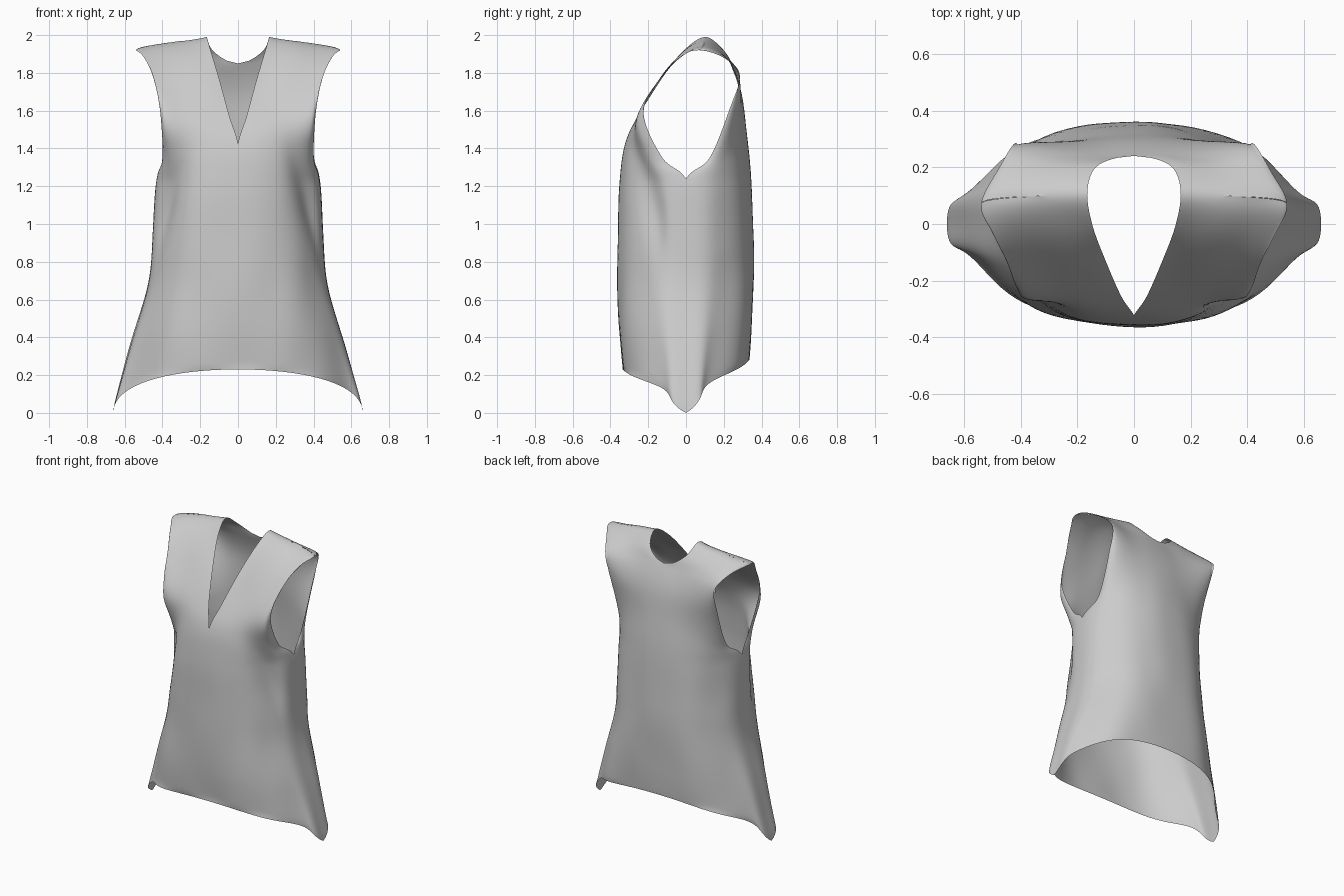
import bpy, bmesh, math
from mathutils import Vector, noise

if "Cube" in bpy.data.objects:
    bpy.data.objects.remove(bpy.data.objects["Cube"])

# Each row: centre/neck-edge point (x, y, z), then side/armhole-edge point (x, y, z)
FRONT = [
    (0, -.335, .24, .66, 0, .01), (0, -.355, .45, .58, 0, .32),
    (0, -.363, .72, .48, 0, .68), (0, -.357, 1.0, .45, 0, .98),
    (0, -.348, 1.22, .43, 0, 1.25), (0, -.322, 1.43, .40, -.125, 1.36),
    (.045, -.255, 1.58, .41, -.225, 1.60), (.10, -.13, 1.78, .45, -.13, 1.79),
    (.145, -.01, 1.93, .50, -.03, 1.895), (.165, .10, 2.0, .54, .07, 1.93)]
BACK = [
    (0, .335, .29, .66, 0, .01), (0, .35, .48, .58, 0, .32),
    (0, .36, .75, .48, 0, .68), (0, .355, 1.0, .45, 0, .98),
    (0, .345, 1.25, .43, 0, 1.25), (0, .32, 1.5, .40, .125, 1.36),
    (0, .295, 1.70, .405, .235, 1.63), (0, .24, 1.86, .42, .285, 1.80),
    (.15, .19, 1.94, .475, .20, 1.89), (.165, .10, 2.0, .54, .07, 1.93)]
SUB, COLS = 8, 28
LAST = len(FRONT) - 1


def row_at(rows, v):
    """Catmull-Rom interpolation between rows, rounding over the shoulder."""
    i = min(int(v), LAST - 1)
    t = v - i
    over = (BACK if rows is FRONT else FRONT)[LAST - 1]
    p0, p1, p2 = rows[max(i - 1, 0)], rows[i], rows[i + 1]
    p3 = rows[i + 2] if i + 2 <= LAST else over
    return [.5 * (2 * b + (c - a) * t + (2 * a - 5 * b + 4 * c - d) * t * t
                  + (3 * b - a - 3 * c + d) * t ** 3)
            for a, b, c, d in zip(p0, p1, p2, p3)]


def gauss(d, w):
    return math.exp(-(d / w) ** 2)


def cloth_point(rows, v, s, back):
    xi, yi, zi, xo, yo, zo = row_at(rows, v)
    if v <= 4:
        yo = 0
    elif v < 5:   # pointed underarm
        yo = rows[5][4] * (v - 4)
    if back:   # round back neckline
        w = max(0, (v - 7) / 2)
        xi = .165 * math.sqrt(max(0, 1 - (1 - w) ** 2))
    elif v <= 5:   # sharp point of the V
        xi = 0
    e = 2 / 2.35
    a = s * math.pi / 2
    x = xi + (xo - xi) * math.sin(a) ** e
    y = yo + (yi - yo) * max(0, math.cos(a)) ** e
    # skirt pinches in towards the pointed side corners
    low = max(0, 1 - v / 2.5)
    waist = gauss(v - 3.2, 1.2) * (.10 if back else .14)
    y *= 1 - (.42 * low + waist) * gauss(s - .70, .22)
    up = min(1, max(0, v - 3) / 4)
    z = zi + (zo - zi) * s ** (1.8 - 1.05 * up)
    # drape fold running from the chest down to the side, and chest fullness
    edge = min(1, (1 - s) * 4)
    if not back:
        line = .50 + .30 * (1.4 - z) / .6
        k = -.03 * gauss(s - line, .14) * gauss(z - 1.12, .28)
        k += .025 * gauss(s - .7, .25) * gauss(z - 1.53, .12)
    else:
        k = .02 * gauss(s - .6, .3) * gauss(z - 1.75, .15)
    k *= edge
    d = Vector((x * .6, y, 0)).normalized()
    return Vector((x, y, z)) + d * k


# Tunic: front and back panels, both halves, sewn at sides and shoulders
bm = bmesh.new()
for rows, back in ((FRONT, False), (BACK, True)):
    for side in (1, -1):
        grid = []
        for r in range(LAST * SUB + 1):
            line = []
            for c in range(COLS + 1):
                p = cloth_point(rows, r / SUB, c / COLS, back)
                p.x *= side
                line.append(bm.verts.new(p))
            grid.append(line)
        for r in range(LAST * SUB):
            for c in range(COLS):
                bm.faces.new((grid[r][c], grid[r][c + 1],
                              grid[r + 1][c + 1], grid[r + 1][c]))
bmesh.ops.remove_doubles(bm, verts=bm.verts, dist=.0004)
bmesh.ops.recalc_face_normals(bm, faces=bm.faces)

# Soft wrinkles, longer vertically than across
bm.normal_update()
moves = []
for vert in bm.verts:
    q = vert.co
    n = noise.noise(Vector((q.x * 5, q.y * 5, q.z * 2.2)))
    moves.append((vert, vert.normal * .009 * n * (0 if vert.is_boundary else 1)))
for vert, m in moves:
    vert.co += m
for _ in range(3):
    bmesh.ops.smooth_vert(bm, verts=[v for v in bm.verts if not v.is_boundary],
                          factor=.4, use_axis_x=True, use_axis_y=True, use_axis_z=True)

mesh = bpy.data.meshes.new("tunic")
bm.to_mesh(mesh)
bm.free()
tunic = bpy.data.objects.new("tunic", mesh)
bpy.context.collection.objects.link(tunic)
for poly in mesh.polygons:
    poly.use_smooth = True
tunic.location.z = -min(v.co.z for v in mesh.vertices)
